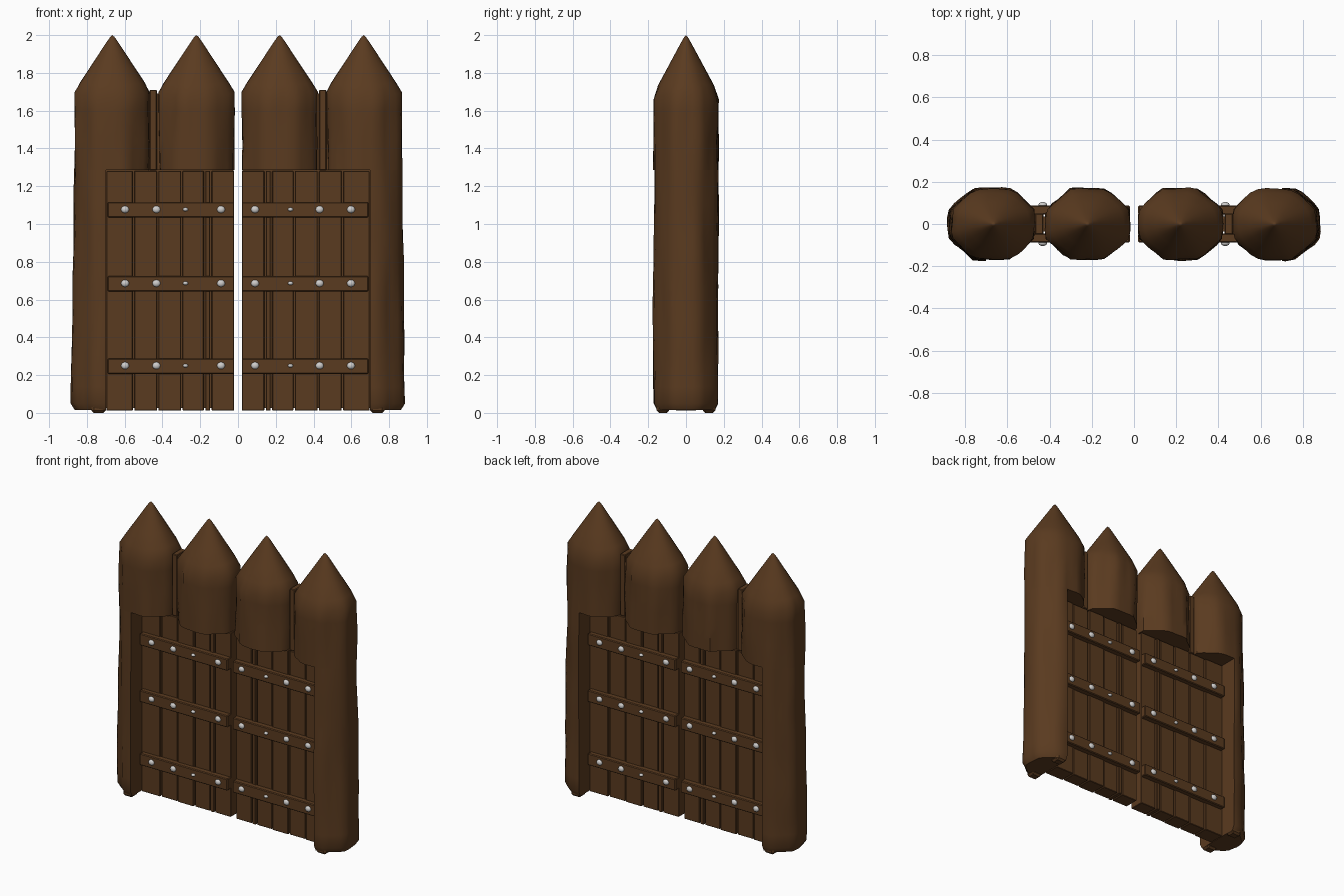
import bpy, bmesh, math
from mathutils import Vector, noise

if "Cube" in bpy.data.objects:
    bpy.data.objects.remove(bpy.data.objects["Cube"], do_unlink=True)


def material(name, rgb):
    m = bpy.data.materials.new(name)
    m.use_nodes = True
    m.diffuse_color = (*rgb, 1)
    m.node_tree.nodes["Principled BSDF"].inputs["Base Color"].default_value = (*rgb, 1)
    return m


WOOD = material("brown_wood", (0.102, 0.043, 0.014))
IRON = material("grey_iron", (0.62, 0.61, 0.6))


def finish(bm, name, mat, smooth=None):
    bmesh.ops.recalc_face_normals(bm, faces=bm.faces)
    me = bpy.data.meshes.new(name)
    bm.to_mesh(me)
    bm.free()
    me.materials.append(mat)
    ob = bpy.data.objects.new(name, me)
    bpy.context.collection.objects.link(ob)
    if smooth:
        bpy.ops.object.select_all(action="DESELECT")
        ob.select_set(True)
        bpy.context.view_layer.objects.active = ob
        bpy.ops.object.shade_smooth_by_angle(angle=math.radians(smooth))
    return ob


def box(name, x, y, z, bevel=0.0):
    """Wooden box between the given (low, high) pairs, with optional chamfers."""
    bm = bmesh.new()
    bmesh.ops.create_cube(bm, size=1)
    for v in bm.verts:
        v.co = Vector([(a + b) / 2 + c * abs(b - a) for (a, b), c in zip((x, y, z), v.co)])
    if bevel:
        bmesh.ops.bevel(bm, geom=bm.edges[:], offset=bevel, segments=1, affect="EDGES")
    return finish(bm, name, WOOD)


SIDES = 32
RX, RY = 0.198, 0.17


def ring(bm, cx, z, scale, roundness, hip=0.0, lean=0.0):
    """Worn octagonal section blending to an ellipse."""
    verts = []
    for i in range(SIDES):
        a = math.tau * i / SIDES
        off = (a + math.pi / 8) % (math.pi / 4) - math.pi / 8
        r = min(1 / math.cos(off), 1.055)
        r = r * (1 - roundness) + roundness
        p = Vector((math.cos(a), math.sin(a), 0))
        r += 0.06 * (1 - roundness) * noise.noise(Vector((p.x * 2.5 + cx * 9, p.y * 2.5, z * 3)))
        r *= scale
        verts.append(bm.verts.new((cx + lean + p.x * r * RX, p.y * r * RY,
                                   z + hip * p.x * p.x)))
    return verts


def log(name, cx, bottom, top=None, cut=None):
    """Log section; pointed when top is None, sliced flat at x = cut."""
    bm = bmesh.new()
    end = top or 1.6
    steps = max(3, round((end - bottom) / 0.09))
    rings = []
    if bottom < 0.1:
        rings.append(ring(bm, cx, bottom, 0.9, 0, lean=math.copysign(0.015, cx)))
        bottom += 0.035
    for k in range(steps + 1):
        z = bottom + (end - bottom) * k / steps
        lean = math.copysign(0.018 * (1 - z / 1.6), cx) if abs(cx) > 0.5 else 0
        rings.append(ring(bm, cx, z, 1, 0, lean=lean))
    if top is None:
        rings.append(ring(bm, cx, 1.66, 1.0, 0.1, hip=0.04))
        for z, s in ((1.735, 0.87), (1.82, 0.6), (1.91, 0.315), (1.965, 0.14), (1.99, 0.055)):
            rings.append(ring(bm, cx, z, s, 0.85, hip=0.015 * s))
    for lo, hi in zip(rings, rings[1:]):
        for i in range(SIDES):
            j = (i + 1) % SIDES
            bm.faces.new((lo[i], lo[j], hi[j], hi[i]))
    bm.faces.new(rings[0])
    if top is None:
        tip = bm.verts.new((cx, 0, 2.0))
        for i in range(SIDES):
            bm.faces.new((rings[-1][i], rings[-1][(i + 1) % SIDES], tip))
    else:
        bm.faces.new(rings[-1])
    if cut is not None:
        s = math.copysign(1, cut)
        out = bmesh.ops.bisect_plane(bm, geom=bm.verts[:] + bm.edges[:] + bm.faces[:],
                                     plane_co=(cut, 0, 0), plane_no=(-s, 0, 0), clear_outer=True)
        edges = [e for e in out["geom_cut"] if isinstance(e, bmesh.types.BMEdge)]
        bmesh.ops.holes_fill(bm, edges=edges)
    return finish(bm, name, WOOD, 42)


def stud(name, x, y, z, w, h):
    """Smooth rounded iron stud head."""
    bm = bmesh.new()
    bmesh.ops.create_icosphere(bm, subdivisions=3, radius=1)
    for v in bm.verts:
        v.co = (x + v.co.x * w, y + v.co.y * 0.014, z + v.co.z * h)
    finish(bm, name, IRON, 80)


LINTEL = 1.285
JAMB = 0.70
SEAMS = (0.02, 0.143, 0.177, 0.297, 0.425, 0.553, JAMB)
BARS = (1.075, 0.684, 0.248)
STUDS = ((0.09, 0.021, 0.019), (0.278, 0.014, 0.01),
         (0.432, 0.021, 0.019), (0.598, 0.021, 0.019))

for s, side in ((1, "left"), (-1, "right")):
    # Pointed logs over the doorway and the full-height outer post
    log(f"{side}_inner_stake", s * 0.22, LINTEL)
    log(f"{side}_outer_stake", s * 0.665, LINTEL)
    log(f"{side}_gate_post", s * 0.665, 0.015, LINTEL, s * JAMB)
    for f in (-1, 1):
        box(f"{side}_post_foot", (s * JAMB, s * 0.775), (f * 0.09, f * 0.155),
            (0, 0.06), 0.012)

    # Filler plank in the slot between the stakes
    box(f"{side}_slot_filler", (s * 0.38, s * 0.5), (-0.035, 0.035), (LINTEL, 1.69))
    box(f"{side}_slot_plank", (s * 0.43, s * 0.468), (-0.05, 0.05), (LINTEL, 1.71), 0.004)

    # Door planks over a recessed core that leaves open seams
    box(f"{side}_door_core", (s * 0.024, s * JAMB), (-0.02, 0.02), (0.025, LINTEL))
    for n, (a, b) in enumerate(zip(SEAMS, SEAMS[1:])):
        depth = 0.05 + 0.005 * (n % 2)
        box(f"{side}_door_plank", (s * (a + 0.004 * (n > 0)), s * (b - 0.004)),
            (-depth, depth), (0.012, LINTEL - 0.004), 0.003)

    # Cross bars with iron studs, on both faces
    for f in (-1, 1):
        for z in BARS:
            box(f"{side}_cross_bar", (s * 0.02, s * 0.69), (f * 0.045, f * 0.088),
                (z - 0.041, z + 0.04), 0.005)
            for x, w, h in STUDS:
                stud(f"{side}_iron_stud", s * x, f * 0.09, z + 0.002, w, h)
